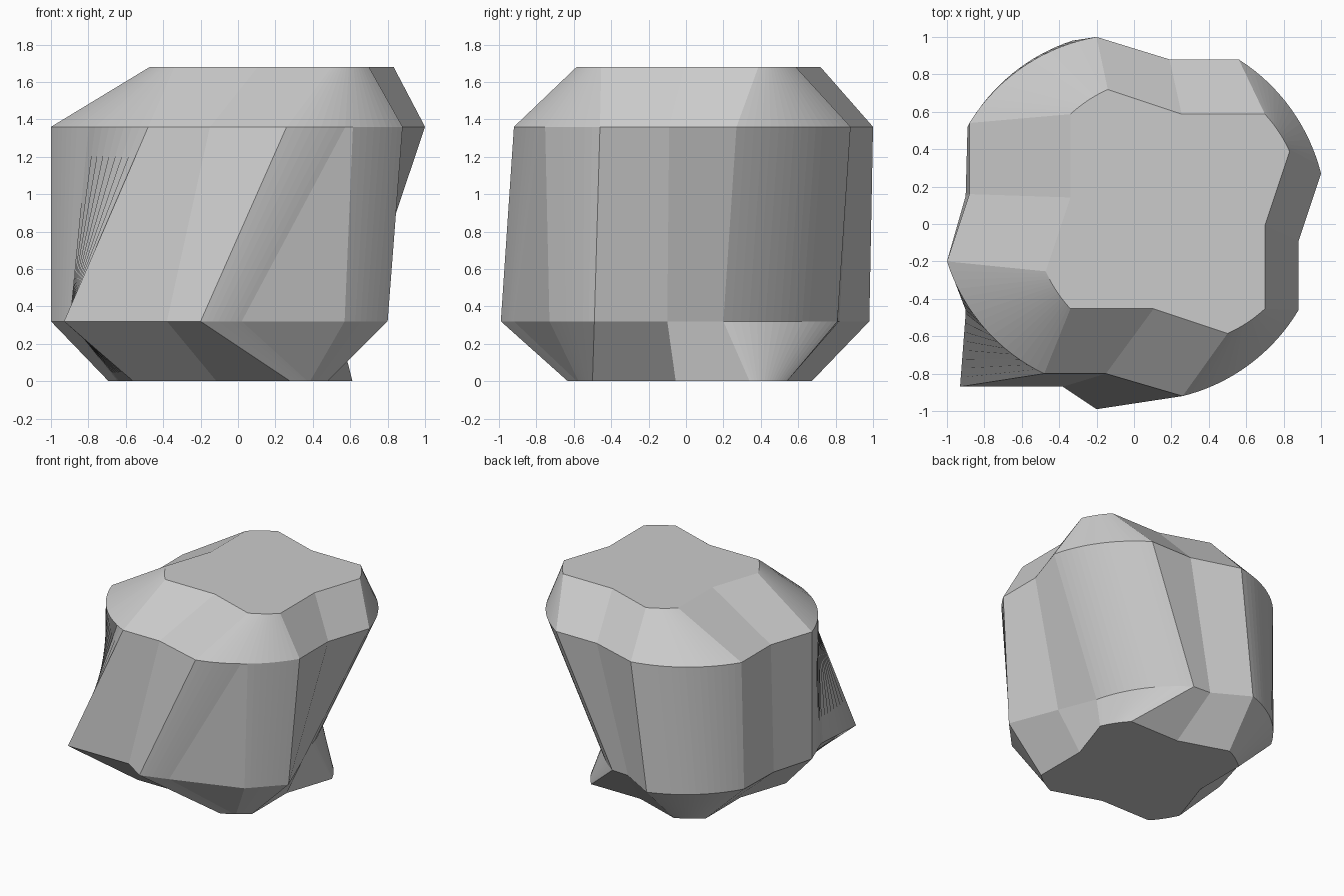
import bpy, bmesh
from math import atan2, hypot, cos, sin, pi
from mathutils import Vector

if "Cube" in bpy.data.objects:
    bpy.data.objects.remove(bpy.data.objects["Cube"])

N = 16  # steps in each rounded corner


def arc(a, b, c):
    """Counter-clockwise arc from a to b around centre c."""
    a0, a1 = atan2(a[1] - c[1], a[0] - c[0]), atan2(b[1] - c[1], b[0] - c[0])
    if a1 < a0:
        a1 += 2 * pi
    r0, r1 = hypot(a[0] - c[0], a[1] - c[1]), hypot(b[0] - c[0], b[1] - c[1])
    pts = []
    for i in range(N + 1):
        t = i / N
        r, g = r0 + (r1 - r0) * t, a0 + (a1 - a0) * t
        pts.append((c[0] + r * cos(g), c[1] + r * sin(g)))
    return pts


def line(a, b, n):
    return [tuple(Vector(a).lerp(Vector(b), i / (n - 1))) for i in range(n)]


def small_ring(c):
    """Four-fold outline used for both the top and the bottom cap."""
    pts = []
    for k in range(4):
        def turn(p):
            x, y = p
            for _ in range(k):
                x, y = -y, x
            return (x + c[0], y + c[1])
        pts += arc(turn((0.32, -0.652)), turn((0.52, -0.52)), c)
        pts.append(turn((0.52, -0.075)))
    return pts


# upper shoulder outline
c = (0, 0.04)
upper = (arc((0.26, -0.92), (0.88, -0.46), c) + [(0.88, -0.09)]
         + arc((1.0, 0.27), (0.56, 0.88), c) + [(0.19, 0.88)]
         + arc((-0.2, 1.0), (-0.88, 0.54), c) + [(-0.88, 0.16)]
         + arc((-1.0, -0.2), (-0.48, -0.8), c) + [(-0.15, -0.8)])

# lower shoulder outline, dragged toward the left and front
h = N // 2
lower = (line((-0.2, -0.99), (0.02, -0.92), h) + line((0.57, -0.73), (0.8, -0.49), N + 1 - h)
         + [(0.65, -0.1)]
         + arc((0.53, 0.2), (0.1, 0.81), (-0.46, -0.03)) + [(-0.05, 0.82)]
         + arc((-0.33, 0.98), (-0.89, 0.52), c) + [(-0.9, 0.15)]
         + line((-1.0, -0.2), (-0.9, -0.46), h) + line((-0.9, -0.48), (-0.93, -0.87), N + 1 - h)
         + [(-0.38, -0.87)])

rings = [(0.0, small_ring((-0.04, 0.02))), (0.32, lower),
         (1.36, upper), (1.68, small_ring((0.18, 0.067)))]

# faceted body lofted through the four outlines
bm = bmesh.new()
loops = [[bm.verts.new((x, y, z)) for x, y in pts] for z, pts in rings]
for lo, hi in zip(loops, loops[1:]):
    m = len(lo)
    for i in range(m):
        j = (i + 1) % m
        bm.faces.new((lo[i], lo[j], hi[j], hi[i]))
bm.faces.new(loops[0][::-1])
bm.faces.new(loops[-1])
me = bpy.data.meshes.new("faceted_body")
bm.to_mesh(me)
bm.free()
body = bpy.data.objects.new("faceted_body", me)
bpy.context.collection.objects.link(body)
